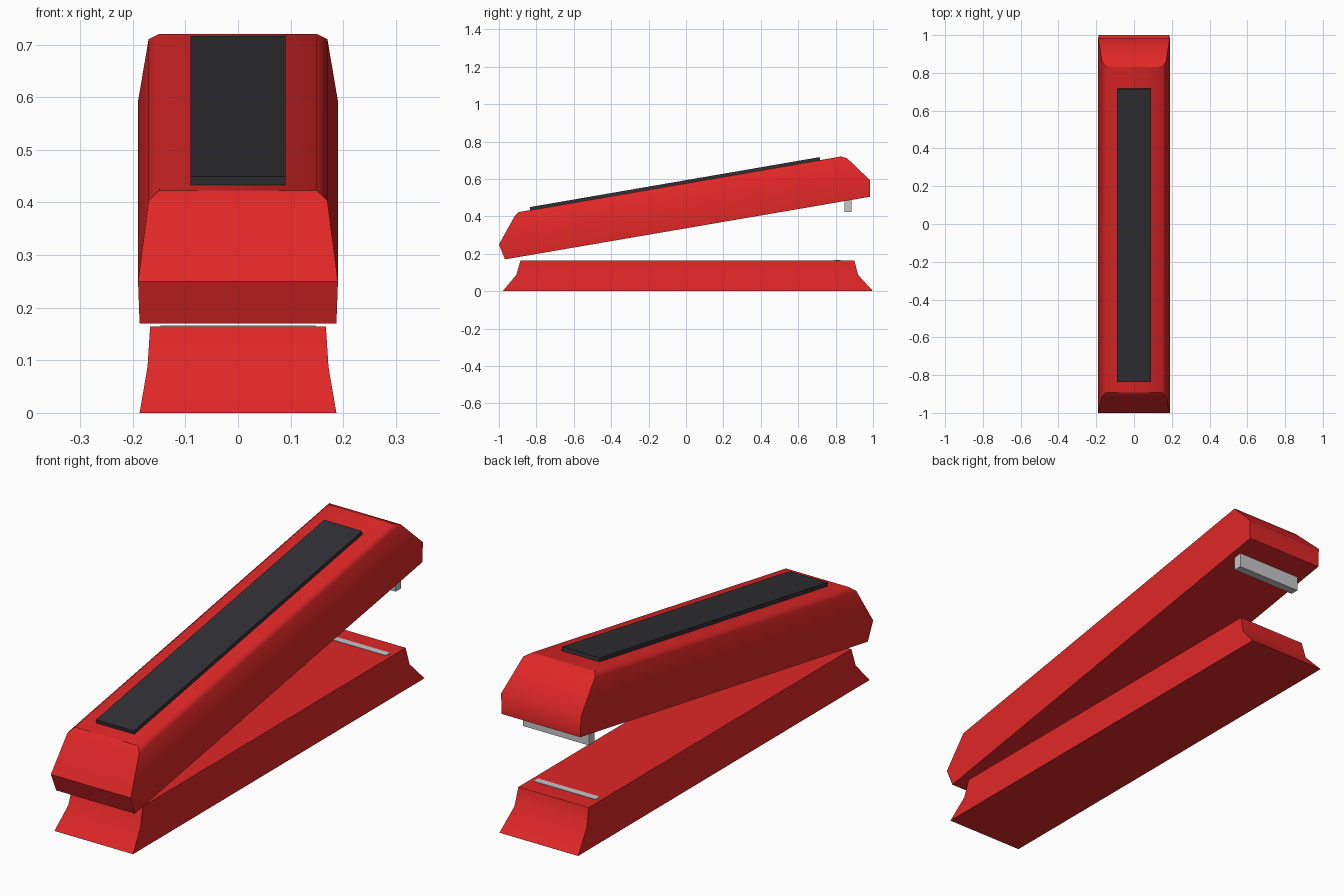
import bpy, bmesh, math

if "Cube" in bpy.data.objects:
    bpy.data.objects.remove(bpy.data.objects["Cube"])


def material(name, rgb):
    m = bpy.data.materials.new(name)
    m.diffuse_color = (*rgb, 1)
    m.use_nodes = True
    m.node_tree.nodes["Principled BSDF"].inputs["Base Color"].default_value = m.diffuse_color
    return m


red = material("red", (0.75, 0.02, 0.02))
dark = material("dark grey", (0.031, 0.03, 0.036))
steel = material("steel", (0.58, 0.57, 0.58))


def finish(bm, name, mat):
    bmesh.ops.recalc_face_normals(bm, faces=bm.faces)
    me = bpy.data.meshes.new(name)
    bm.to_mesh(me)
    bm.free()
    me.materials.append(mat)
    ob = bpy.data.objects.new(name, me)
    bpy.context.collection.objects.link(ob)
    return ob


def loft(name, rings, mat, angle):
    """Stack rectangles (half width, front y, front z, back y, back z); ends meet the rest sharply."""
    bm = bmesh.new()
    loops = [[bm.verts.new(p) for p in ((-w, fy, fz), (w, fy, fz), (w, by, bz), (-w, by, bz))]
             for w, fy, fz, by, bz in rings]
    ends = set()
    for a, b in zip(loops, loops[1:]):
        for i in range(4):
            j = (i + 1) % 4
            f = bm.faces.new((a[i], a[j], b[j], b[i]))
            if i % 2 == 0:
                ends.add(f)
    bm.faces.new(loops[0][::-1])
    bm.faces.new(loops[-1])
    bmesh.ops.recalc_face_normals(bm, faces=bm.faces)
    for f in bm.faces:
        f.smooth = True
    for e in bm.edges:
        f, g = e.link_faces
        e.smooth = (f in ends) == (g in ends) and e.calc_face_angle() < math.radians(angle)
    return finish(bm, name, mat)


def box(name, lo, hi, mat):
    """Box between two corners."""
    bm = bmesh.new()
    bmesh.ops.create_cube(bm, size=1)
    for v in bm.verts:
        v.co = [l + (c + 0.5) * (h - l) for c, l, h in zip(v.co, lo, hi)]
    return finish(bm, name, mat)


# flared base
loft("base", [(0.187, -0.98, 0, 1.0, 0),
              (0.172, -0.907, 0.087, 0.92, 0.087),
              (0.167, -0.885, 0.164, 0.90, 0.164)], red, 35)

# tilted upper arm
loft("upper_arm", [(0.187, -0.968, 0.17, 0.985, 0.505),
                   (0.19, -1.0, 0.25, 0.985, 0.592),
                   (0.17, -0.915, 0.403, 0.862, 0.71),
                   (0.15, -0.893, 0.423, 0.83, 0.72)], red, 50)

# grip pad lying on the sloped top
slope = math.atan2(0.297, 1.723)
length = 1.55 / math.cos(slope)
pad = box("grip_pad", (-0.09, 0, -0.004), (0.09, length, 0.016), dark)
pad.location = (0, -0.833, 0.4335)
pad.rotation_euler.x = slope

# staple outlet under the arm, and striking plate on the base
box("staple_outlet", (-0.157, 0.847, 0.423), (0.157, 0.884, 0.52), steel)
box("striking_plate", (-0.147, 0.795, 0.158), (0.147, 0.825, 0.166), steel)
